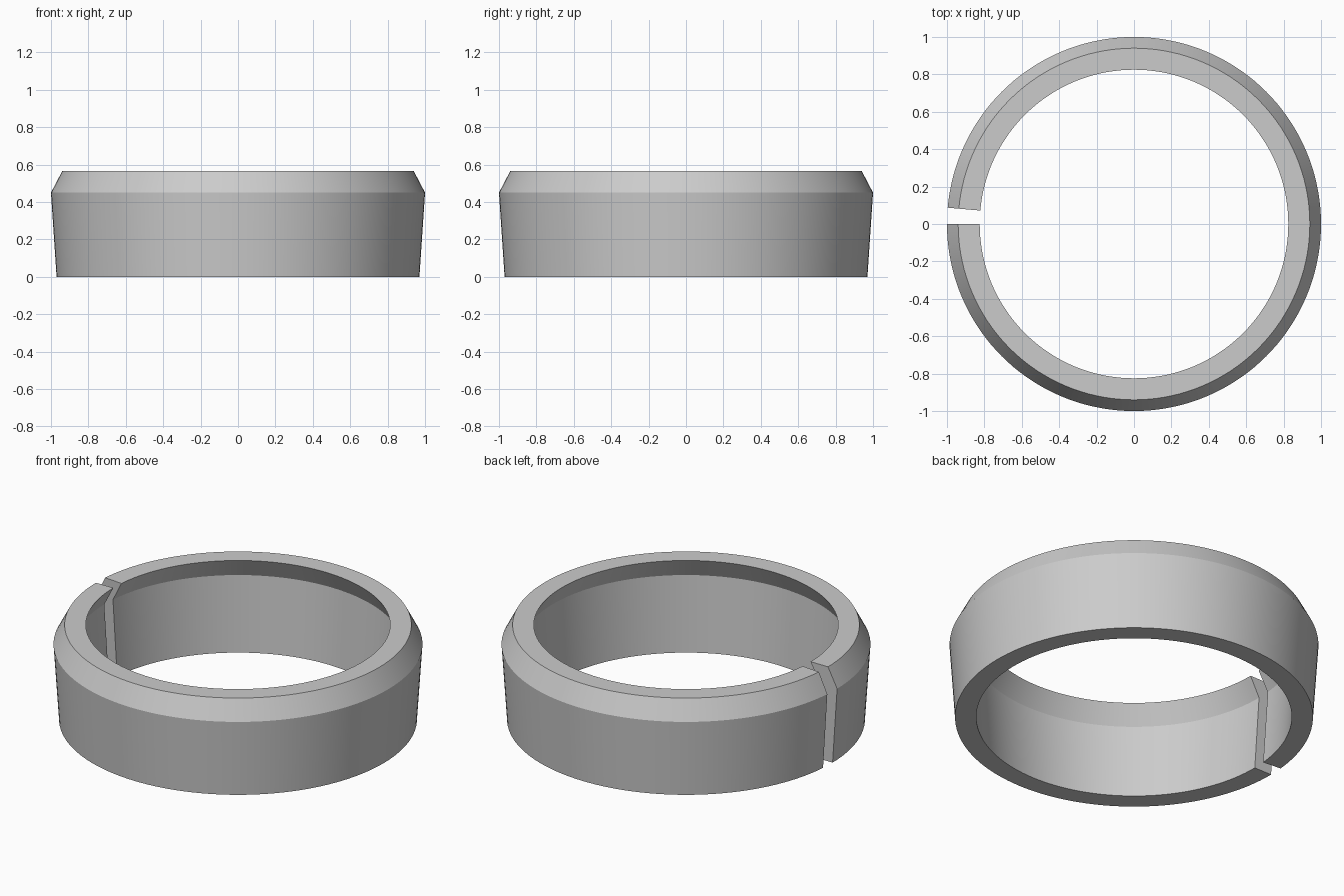
import bpy, bmesh
from math import radians, cos, sin

cube = bpy.data.objects.get("Cube")
if cube:
    bpy.data.objects.remove(cube, do_unlink=True)

# Plain grey metal
COLOUR = (0.6, 0.6, 0.6, 1.0)
metal = bpy.data.materials.new("grey metal")
metal.use_nodes = True
metal.diffuse_color = COLOUR
metal.node_tree.nodes["Principled BSDF"].inputs["Base Color"].default_value = COLOUR

# Wall cross-section (radius, height): tapered side with an inward-leaning rim
PROFILE = [(0.97, 0), (1.0, 0.45), (0.94, 0.565),
           (0.825, 0.565), (0.885, 0.45), (0.855, 0)]
STEPS = 142
START, SWEEP = radians(180), radians(355)

# Sweep the section around z, leaving a narrow slit on the right side
bm = bmesh.new()
rings = []
for i in range(STEPS + 1):
    a = START + SWEEP * i / STEPS
    rings.append([bm.verts.new((r * cos(a), r * sin(a), z)) for r, z in PROFILE])
n = len(PROFILE)
for a, b in zip(rings, rings[1:]):
    for j in range(n):
        k = (j + 1) % n
        bm.faces.new((a[j], b[j], b[k], a[k]))

# Close both ends of the slit
bm.faces.new(rings[0])
bm.faces.new(rings[-1][::-1])
bmesh.ops.recalc_face_normals(bm, faces=bm.faces)

mesh = bpy.data.meshes.new("split_ring")
bm.to_mesh(mesh)
bm.free()
mesh.materials.append(metal)
ring = bpy.data.objects.new("split_ring", mesh)
bpy.context.collection.objects.link(ring)

# Smooth walls, sharp rims and ends
bpy.ops.object.select_all(action="DESELECT")
ring.select_set(True)
bpy.context.view_layer.objects.active = ring
bpy.ops.object.shade_smooth_by_angle(angle=radians(25))
